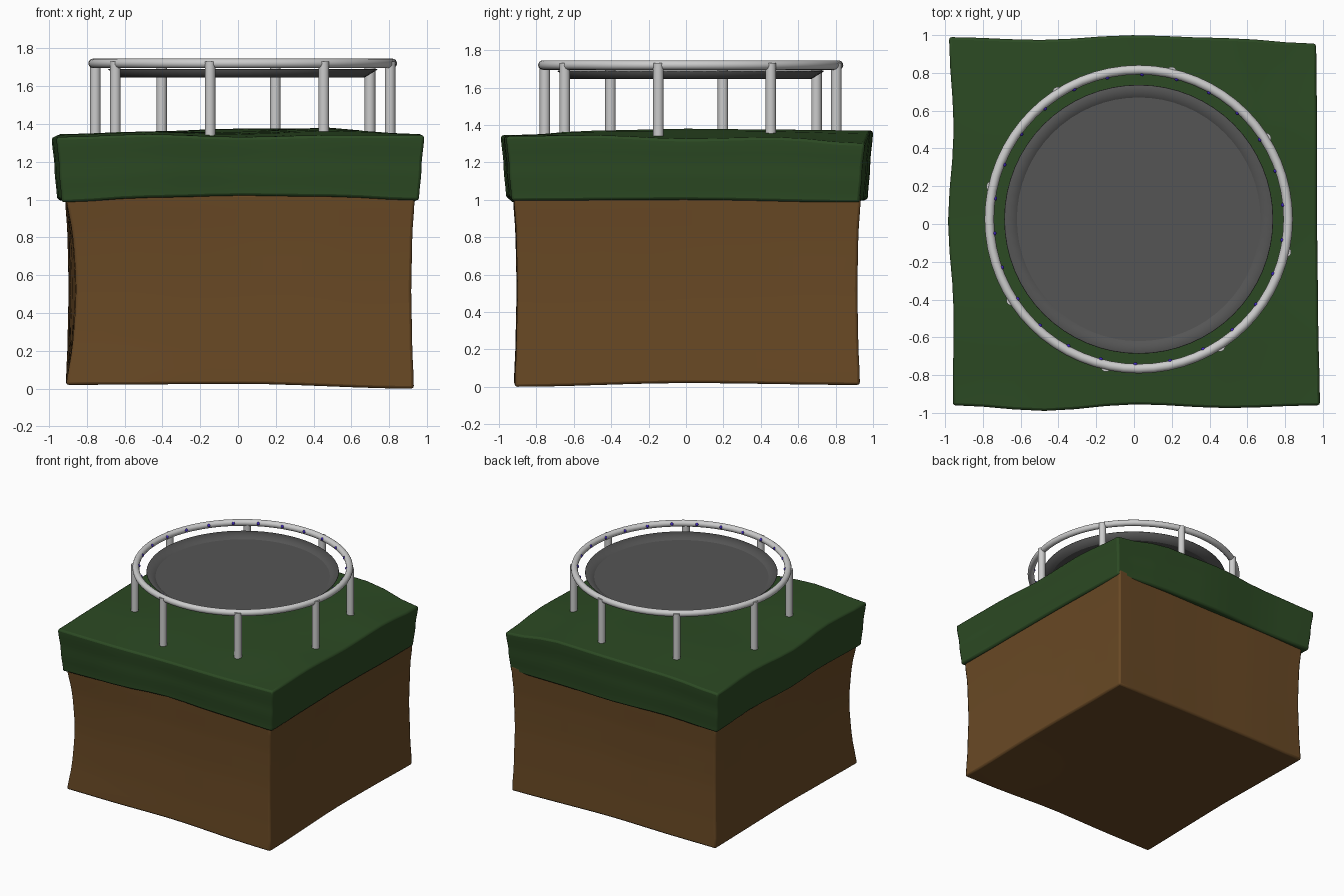
import bpy, bmesh
from math import sin, cos, radians, pi, tau

if "Cube" in bpy.data.objects:
    bpy.data.objects.remove(bpy.data.objects["Cube"])

CX, CY, RING_R, RING_Z = 0.025, 0.025, 0.791, 1.72


def material(name, rgb):
    m = bpy.data.materials.new(name)
    m.diffuse_color = (*rgb, 1)
    m.use_nodes = True
    m.node_tree.nodes["Principled BSDF"].inputs["Base Color"].default_value = m.diffuse_color
    return m


def finish(ob, name, mat=None, angle=35):
    ob.name = name
    if mat:
        ob.data.materials.append(mat)
    bpy.ops.object.select_all(action='DESELECT')
    ob.select_set(True)
    bpy.context.view_layer.objects.active = ob
    bpy.ops.object.shade_smooth_by_angle(angle=radians(angle))
    return ob


def from_bmesh(bm, name):
    me = bpy.data.meshes.new(name)
    bm.to_mesh(me)
    bm.free()
    ob = bpy.data.objects.new(name, me)
    bpy.context.collection.objects.link(ob)
    return ob


def curve(vals, t):
    # smooth interpolation of evenly spaced values, t from -1 to 1
    f = (t + 1) / 2 * (len(vals) - 1)
    i = min(int(f), len(vals) - 2)
    k = f - i
    k = k * k * (3 - 2 * k)
    return vals[i] * (1 - k) + vals[i + 1] * k


def mix(a, b, t):
    return a + (b - a) * (t + 1) / 2


def surface(rows, u, v):
    return curve([curve(r, u) for r in rows], v)


def wavy_block(name, left, right, front, back, bottom, top, profile, dent, mat):
    bm = bmesh.new()
    bmesh.ops.create_cube(bm, size=2)
    bmesh.ops.subdivide_edges(bm, edges=bm.edges[:], cuts=11, use_grid_fill=True)
    for p in bm.verts:
        u, v, w = p.co
        s = curve(profile, w)
        pinch = dent * (1 - w * w) * max(0, -u) * max(0, -v)
        x = mix(curve(left, v), curve(right, v), u) * s + pinch
        y = mix(curve(front, u), curve(back, u), v) * s + pinch * 0.2
        z = mix(surface(bottom, u, v), surface(top, u, v), w)
        p.co = (x, y, z)
    ob = from_bmesh(bm, name)
    b = ob.modifiers.new("soft_edges", 'BEVEL')
    b.width, b.segments, b.limit_method, b.angle_limit = 0.014, 2, 'ANGLE', radians(55)
    return finish(ob, name, mat)


green = material("grass_green", (0.025, 0.068, 0.017))
brown = material("earth_brown", (0.14, 0.066, 0.018))
dark = material("mat_grey", (0.09, 0.09, 0.09))
blue = material("hook_blue", (0.05, 0.02, 0.5))

# Earth block
wavy_block("earth_block",
           [-0.91, -0.905, -0.90, -0.905, -0.91], [0.93, 0.925, 0.92, 0.92, 0.925],
           [-0.915, -0.92, -0.915, -0.92, -0.915], [0.92, 0.925, 0.92, 0.925, 0.93],
           [[0.02, 0.025, 0.0], [0.025, 0.025, 0.02], [0.02, 0.025, 0.01]],
           [[1.03] * 3] * 3,
           [1.0, 0.99, 0.985, 0.99, 1.005], 0.04, brown)

# Grass slab
low = [[0.985, 1.01, 1.02, 1.015, 0.995], [1.0, 1.01, 1.01, 1.01, 1.0],
       [0.995, 1.0, 1.0, 1.0, 0.985]]
high = [[1.33, 1.345, 1.33, 1.34, 1.34], [1.345, 1.36, 1.35, 1.37, 1.345],
        [1.33, 1.35, 1.36, 1.38, 1.325], [1.335, 1.36, 1.375, 1.375, 1.335],
        [1.33, 1.35, 1.37, 1.37, 1.30]]
wavy_block("grass_slab",
           [-0.96, -0.955, -0.985, -0.955, -0.98], [0.985, 0.975, 0.97, 0.97, 0.965],
           [-0.96, -0.99, -0.955, -0.975, -0.96], [0.99, 0.975, 1.0, 0.985, 0.955],
           low, high, [0.972, 0.985, 1.0], 0, green)

# Trampoline ring
bpy.ops.mesh.primitive_torus_add(location=(CX, CY, RING_Z), major_radius=RING_R,
                                 minor_radius=0.025, major_segments=64, minor_segments=16)
finish(bpy.context.object, "frame_ring")

# Legs
for i in range(8):
    a = radians(32.5 + 45 * i)
    bpy.ops.mesh.primitive_cylinder_add(vertices=24, radius=0.028, depth=0.41,
        location=(CX + 0.798 * cos(a), CY + 0.798 * sin(a), 1.525))
    finish(bpy.context.object, f"leg_{i + 1}")

# Jumping mat: shallow dish with sloped rim
bm = bmesh.new()
loops = []
for r, z in [(0.645, 1.65), (0.71, 1.69)]:
    loops.append([bm.verts.new((CX + r * cos(tau * k / 64), CY + r * sin(tau * k / 64), z))
                  for k in range(64)])
bm.faces.new(loops[0])
for k in range(64):
    j = (k + 1) % 64
    bm.faces.new((loops[0][j], loops[0][k], loops[1][k], loops[1][j]))
bmesh.ops.recalc_face_normals(bm, faces=bm.faces[:])
if bm.faces[:][0].normal.z < 0:
    bmesh.ops.reverse_faces(bm, faces=bm.faces[:])
mat_ob = finish(from_bmesh(bm, "jumping_mat"), "jumping_mat", dark, 25)
sol = mat_ob.modifiers.new("thickness", 'SOLIDIFY')
sol.thickness, sol.offset = 0.004, -1

# Spring hooks on the inside of the ring
bm = bmesh.new()
for i in range(26):
    a = radians(5.6) + tau * i / 26
    r = RING_R - 0.022
    made = bmesh.ops.create_uvsphere(bm, u_segments=10, v_segments=6, radius=0.012)
    bmesh.ops.translate(bm, verts=made["verts"],
                        vec=(CX + r * cos(a), CY + r * sin(a), RING_Z + 0.004))
finish(from_bmesh(bm, "spring_hooks"), "spring_hooks", blue)
